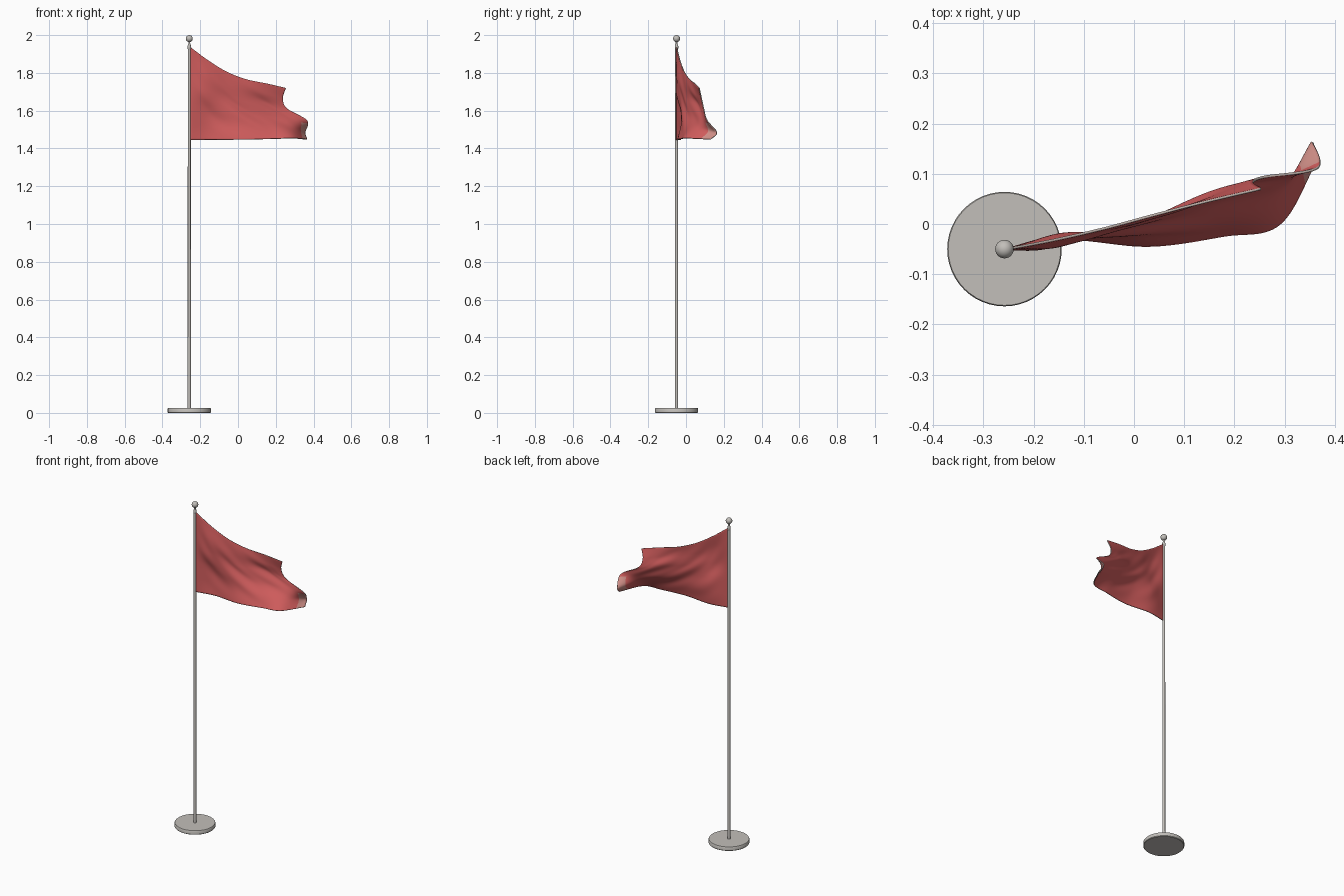
import bpy, bmesh, math
from mathutils import Vector

if "Cube" in bpy.data.objects:
    bpy.data.objects.remove(bpy.data.objects["Cube"])

PX, PY = -0.258, -0.05


def material(name, col):
    m = bpy.data.materials.new(name)
    m.diffuse_color = (*col, 1)
    m.use_nodes = True
    m.node_tree.nodes["Principled BSDF"].inputs["Base Color"].default_value = m.diffuse_color
    return m


grey = material("warm grey metal", (0.54, 0.52, 0.49))
red = material("faded red cloth", (0.63, 0.108, 0.108))
hem = material("pale hem", (0.54, 0.46, 0.42))
pink = material("pale worn corner", (0.62, 0.27, 0.24))


def add_object(name, bm, mats, angle=35):
    bmesh.ops.recalc_face_normals(bm, faces=bm.faces)
    me = bpy.data.meshes.new(name)
    bm.to_mesh(me)
    bm.free()
    ob = bpy.data.objects.new(name, me)
    bpy.context.collection.objects.link(ob)
    for m in mats:
        me.materials.append(m)
    bpy.ops.object.select_all(action='DESELECT')
    ob.select_set(True)
    bpy.context.view_layer.objects.active = ob
    bpy.ops.object.shade_smooth_by_angle(angle=math.radians(angle))
    return ob


def lathe(name, profile, mat, seg):
    """Turned part around the pole axis from (radius, z) pairs."""
    bm = bmesh.new()
    rings = []
    for r, z in profile:
        rings.append([bm.verts.new((PX + r * math.cos(2 * math.pi * i / seg),
                                    PY + r * math.sin(2 * math.pi * i / seg), z))
                      for i in range(seg)])
    for a, b in zip(rings, rings[1:]):
        for i in range(seg):
            j = (i + 1) % seg
            bm.faces.new((a[i], a[j], b[j], b[i]))
    bm.faces.new(rings[0])
    bm.faces.new(rings[-1])
    return add_object(name, bm, [mat])


# Round base, pole with tapered cap, finial ball
lathe("base", [(0.111, 0), (0.114, 0.003), (0.114, 0.022), (0.112, 0.025)], grey, 48)
lathe("pole", [(0.0085, 0.02), (0.0078, 1.93)], grey, 20)
lathe("pole_cap", [(0.0078, 1.925), (0.0095, 1.932), (0.0095, 1.942), (0.005, 1.955),
                   (0.005, 1.97)], grey, 20)
bm = bmesh.new()
bmesh.ops.create_uvsphere(bm, u_segments=24, v_segments=16, radius=0.0185)
bmesh.ops.translate(bm, verts=bm.verts, vec=(PX, PY, 1.9815))
add_object("finial_ball", bm, [grey], 60)

# Flag: control curves from the bottom edge to the top edge, hoist to fly
ROWS = [
    [(-.253, -.05, 1.446), (-.13, -.03, 1.446), (.03, -.043, 1.447),
     (.18, -.023, 1.451), (.29, 0, 1.454), (.365, .13, 1.448)],
    [(-.253, -.05, 1.53), (-.14, -.022, 1.53), (.01, -.025, 1.522),
     (.15, .0, 1.51), (.28, .045, 1.50), (.355, .163, 1.485)],
    [(-.253, -.05, 1.63), (-.15, -.028, 1.615), (-.02, -.018, 1.595),
     (.11, .022, 1.575), (.25, .076, 1.56), (.366, .112, 1.548)],
    [(-.253, -.05, 1.73), (-.16, -.045, 1.70), (-.06, -.017, 1.675),
     (.05, .017, 1.65), (.17, .066, 1.635), (.260, .094, 1.61)],
    [(-.253, -.05, 1.83), (-.165, -.045, 1.785), (-.07, -.019, 1.745),
     (.04, .012, 1.715), (.15, .052, 1.69), (.237, .082, 1.665)],
    [(-.253, -.05, 1.937), (-.16, -.032, 1.867), (-.06, -.009, 1.806),
     (.04, .018, 1.767), (.15, .046, 1.744), (.253, .07, 1.72)],
]


def spline(pts, t):
    """Catmull-Rom curve through the points, t from 0 to 1."""
    pts = [Vector(p) for p in pts]
    pts = [2 * pts[0] - pts[1]] + pts + [2 * pts[-1] - pts[-2]]
    n = len(pts) - 3
    i = min(int(t * n), n - 1)
    f = t * n - i
    a, b, c, d = pts[i:i + 4]
    return 0.5 * (2 * b + (c - a) * f + (2 * a - 5 * b + 4 * c - d) * f ** 2
                  + (3 * b - a - 3 * c + d) * f ** 3)


NU, NV = 70, 56
bm = bmesh.new()
grid = []
for iu in range(NU + 1):
    u = iu / NU
    col = [spline(r, u) for r in ROWS]
    line = []
    for iv in range(NV + 1):
        v = iv / NV
        p = spline(col, v)
        # soft diagonal creases running down from the top of the hoist
        fade = math.sin(math.pi * v) * min(1, u * 5) * min(1, (1 - u) * 5)
        p.y += fade * (0.003 * math.sin(13 * u + 17 * v)
                       + 0.001 * math.sin(34 * u + 21 * v + 1))
        line.append(bm.verts.new(p))
    grid.append(line)
for i in range(NU):
    for j in range(NV):
        f = bm.faces.new((grid[i][j], grid[i + 1][j],
                          grid[i + 1][j + 1], grid[i][j + 1]))
        # worn pale lower fly corner
        if (i + .5) / NU > 0.93 and (j + .5) / NV < 0.36:
            f.material_index = 2
flag = add_object("flag", bm, [red, hem, pink, hem], 60)
# cloth thickness with a pale hem on the cut edge
mod = flag.modifiers.new("cloth_thickness", 'SOLIDIFY')
mod.thickness = 0.005
mod.offset = 0
mod.material_offset_rim = 1
